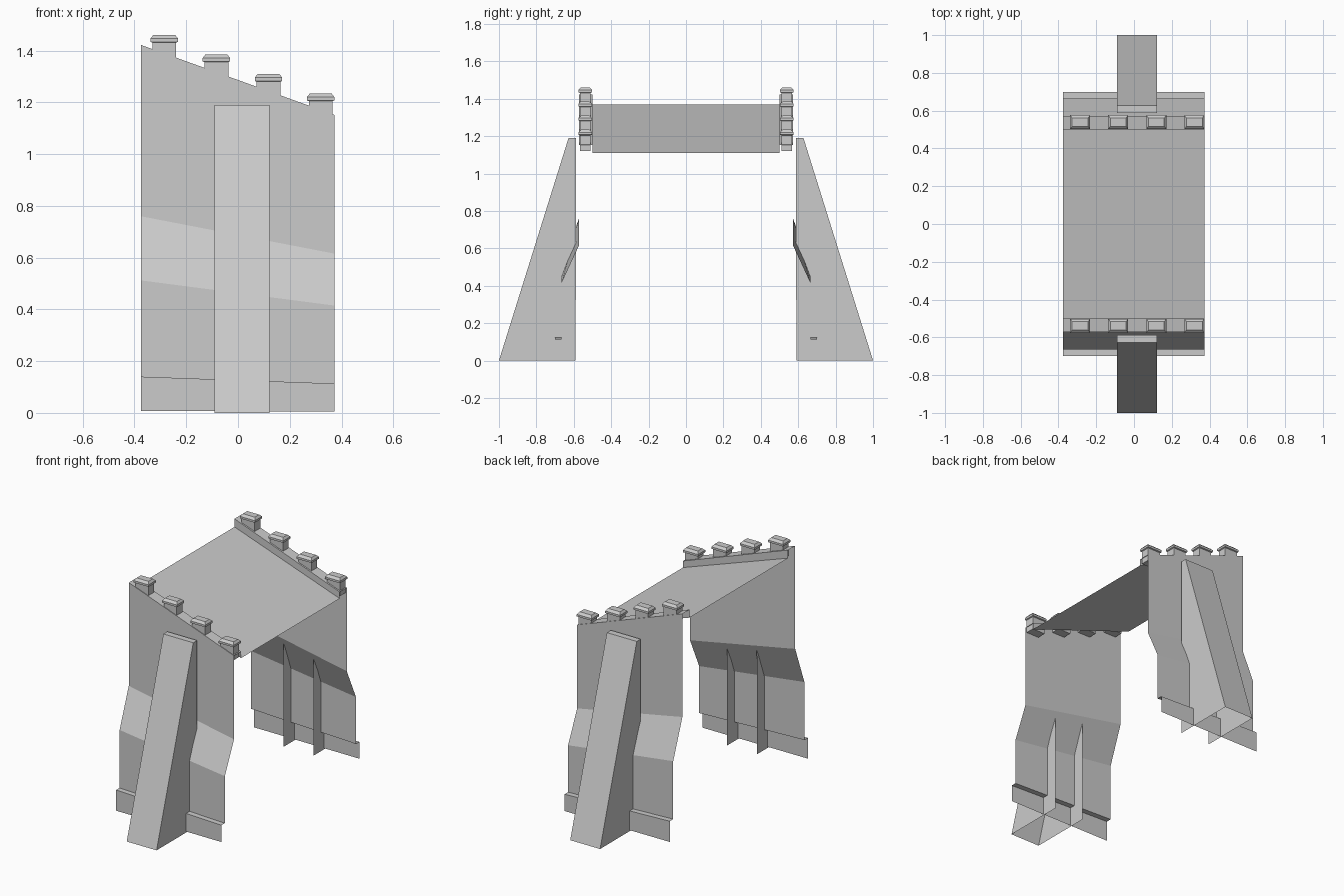
import bpy, bmesh

if "Cube" in bpy.data.objects:
    bpy.data.objects.remove(bpy.data.objects["Cube"])

XL, XR = -0.375, 0.372           # high end, low end
RATIO = 1.152 / 1.422            # heights shrink towards the low end


def make(name, verts, faces):
    bm = bmesh.new()
    vs = [bm.verts.new(v) for v in verts]
    for f in faces:
        bm.faces.new([vs[i] for i in f])
    bmesh.ops.recalc_face_normals(bm, faces=bm.faces)
    me = bpy.data.meshes.new(name)
    bm.to_mesh(me)
    bm.free()
    ob = bpy.data.objects.new(name, me)
    bpy.context.collection.objects.link(ob)
    return ob


def mirror_y(ob):
    m = ob.modifiers.new("mirror", 'MIRROR')
    m.use_axis = (False, True, False)
    m.use_clip = False
    return ob


def sloped_strip(name, profile):
    """Sheet following a (y, z) profile, lower at the right end."""
    n = len(profile)
    verts = [(XL, y, z) for y, z in profile] + [(XR, y, z * RATIO) for y, z in profile]
    return make(name, verts, [(i, i + 1, n + i + 1, n + i) for i in range(n - 1)])


# Side wall with parapet top, sloping offset and base skirt
mirror_y(sloped_strip("side_wall", [
    (-0.5, 1.37), (-0.5, 1.422), (-0.572, 1.422), (-0.572, 0.76),
    (-0.665, 0.512), (-0.665, 0.14), (-0.7, 0.14), (-0.7, 0.007)]))

# Sloping deck
sloped_strip("deck", [(-0.5, 1.37), (0.5, 1.37)])

# Tapered buttress, open at the bottom and against the wall
side = [(-0.59, 0), (-0.588, 1.19), (-0.628, 1.19), (-1.0, 0)]
bx = (-0.09, 0.122)
mirror_y(make("buttress", [(x, y, z) for x in bx for y, z in side],
              [(0, 1, 2, 3), (4, 5, 6, 7), (1, 2, 6, 5), (2, 3, 7, 6)]))

# Merlons: stacked rectangular rings (half x, half y, height below top)
rings = [(0.046, 0.029, -0.115), (0.046, 0.029, -0.03), (0.053, 0.037, -0.027),
         (0.053, 0.037, -0.014), (0.042, 0.022, 0.0)]
for k in range(4):
    cx, top = -0.285 + 0.2015 * k, 1.461 - 0.0755 * k
    verts = [(cx + sx * hx, -0.539 + sy * hy, top + dz)
             for hx, hy, dz in rings
             for sx, sy in ((-1, -1), (1, -1), (1, 1), (-1, 1))]
    faces = [(4 * r + i, 4 * r + (i + 1) % 4, 4 * r + 4 + (i + 1) % 4, 4 * r + 4 + i)
             for r in range(len(rings) - 1) for i in range(4)]
    last = 4 * (len(rings) - 1)
    faces += [(0, 1, 2, 3), tuple(range(last, last + 4))]
    mirror_y(make(f"merlon_{k + 1}", verts, faces))
